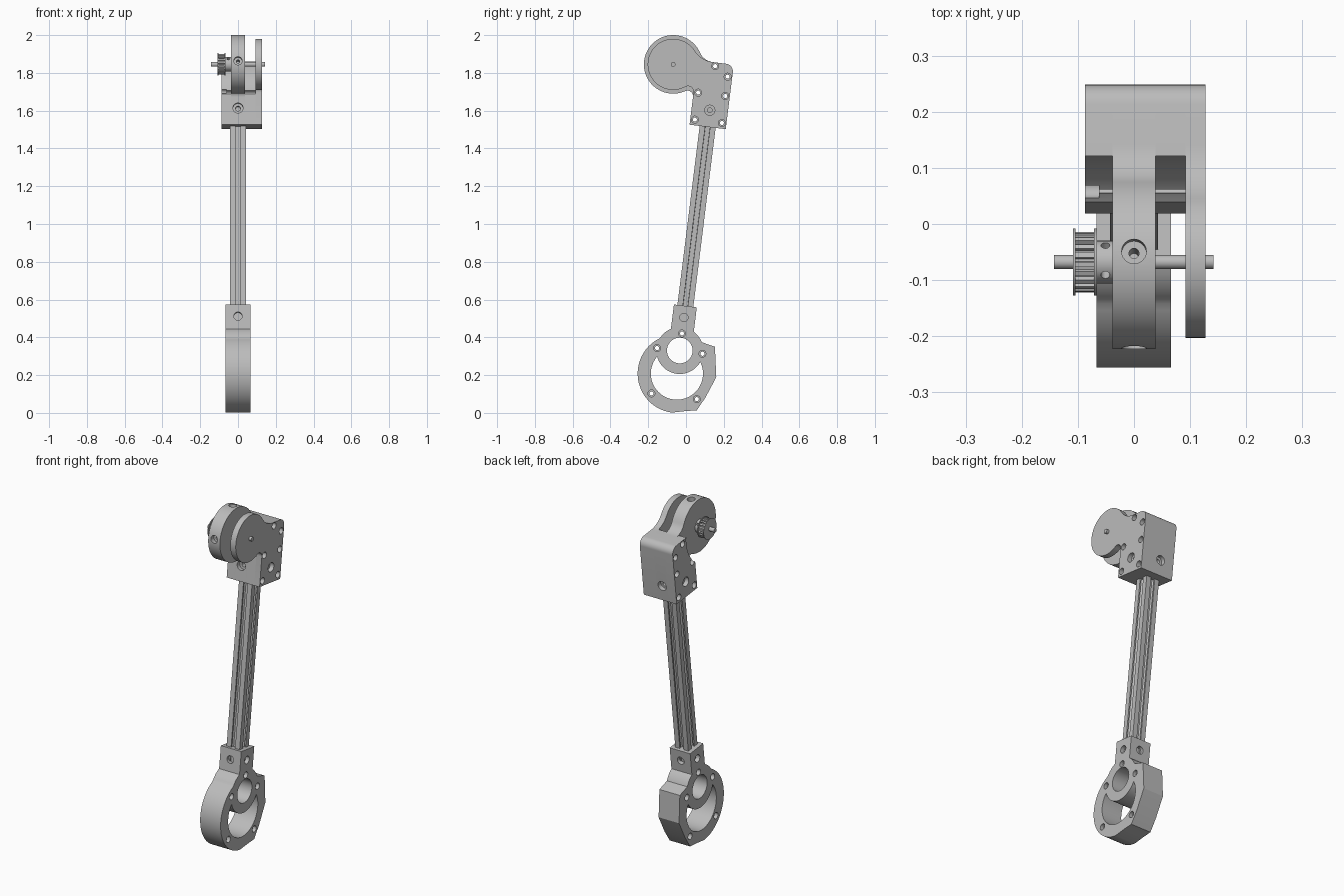
import bpy, bmesh
from math import sin, cos, pi, radians, degrees, atan2, sqrt
from mathutils import Matrix, Vector

if "Cube" in bpy.data.objects:
    bpy.data.objects.remove(bpy.data.objects["Cube"], do_unlink=True)

GREY = bpy.data.materials.new("machined_grey")
GREY.use_nodes = True
GREY.diffuse_color = (0.5, 0.5, 0.5, 1)
GREY.node_tree.nodes["Principled BSDF"].inputs["Base Color"].default_value = GREY.diffuse_color

# The whole arm leans back; parts are made upright around the big ring's centre
LEAN = Matrix.Translation((0, -0.048, 0.208)) @ Matrix.Rotation(radians(-7.1), 4, 'X')


def finish(name, bm):
    bmesh.ops.recalc_face_normals(bm, faces=bm.faces)
    bm.transform(LEAN)
    mesh = bpy.data.meshes.new(name)
    bm.to_mesh(mesh)
    bm.free()
    mesh.materials.append(GREY)
    ob = bpy.data.objects.new(name, mesh)
    bpy.context.collection.objects.link(ob)
    return ob


def prism(name, pts, lo, hi, axis='X'):
    """Extrude an outline along x (outline in y, z) or along z (outline in x, y)."""
    bm = bmesh.new()
    place = (lambda p, h: (h, *p)) if axis == 'X' else (lambda p, h: (*p, h))
    a = [bm.verts.new(place(p, lo)) for p in pts]
    b = [bm.verts.new(place(p, hi)) for p in pts]
    bm.faces.new(a)
    bm.faces.new(b[::-1])
    for i in range(len(pts)):
        j = (i + 1) % len(pts)
        bm.faces.new((a[i], a[j], b[j], b[i]))
    return finish(name, bm)


def tube(name, start, direction, r, length, seg=24):
    """Cylinder that starts at a point and runs along a direction."""
    bm = bmesh.new()
    d = Vector(direction).normalized()
    m = Matrix.Translation(Vector(start) + d * length / 2) @ d.to_track_quat('Z', 'Y').to_matrix().to_4x4()
    bmesh.ops.create_cone(bm, cap_ends=True, segments=seg, radius1=r, radius2=r, depth=length, matrix=m)
    return finish(name, bm)


def arc(c, r, a0, a1, n=24):
    return [(c[0] + r * cos(radians(a0 + (a1 - a0) * i / n)),
             c[1] + r * sin(radians(a0 + (a1 - a0) * i / n))) for i in range(n + 1)]


def angle(p, q):
    return degrees(atan2(q[1] - p[1], q[0] - p[0]))


def cut(ob, cutters):
    for c in cutters:
        c.hide_render = True
        mod = ob.modifiers.new("cut", 'BOOLEAN')
        mod.operation, mod.solver, mod.object = 'DIFFERENCE', 'EXACT', c
    bpy.context.view_layer.update()
    mesh = bpy.data.meshes.new_from_object(ob.evaluated_get(bpy.context.evaluated_depsgraph_get()))
    ob.modifiers.clear()
    ob.data = mesh


def stepped_hole(face, direction, wide, narrow, deep):
    """Counterbore at a face followed by a narrower hole."""
    d = Vector(direction)
    start = Vector(face) - d * 0.01
    return [tube("cutter", start, d, wide, 0.035), tube("cutter", start, d, narrow, deep + 0.01)]


# ---- upper bracket: square block whose layers carry a hub and a round side plate
W, BOT, TOP = 0.0965, 1.316, 1.66
HUB = (-0.222, 1.622)
block_base = [(-W, BOT), (W, BOT)] + arc((W - 0.04, TOP - 0.04), 0.04, 0, 90, 10)


def lug(R):
    """Block outline blended by fillets into a disc of radius R."""
    r = 0.03
    low = (-W - r, HUB[1] - sqrt((R + r) ** 2 - (-W - r - HUB[0]) ** 2))
    tv, h = -0.016, TOP - HUB[1]
    k = ((tv - HUB[0]) ** 2 + h * h - R * R) / (2 * (R - h))
    high = (tv, TOP + k)
    return (block_base + arc(high, k, -90, angle(high, HUB), 12)
            + arc(HUB, R, angle(HUB, high), angle(HUB, low) + 360, 64)
            + arc(low, r, angle(low, HUB), 0, 10))


CLEAR = 0.19
notch = block_base + arc(
    HUB, CLEAR,
    angle(HUB, (HUB[0] + sqrt(CLEAR ** 2 - (TOP - HUB[1]) ** 2), TOP)),
    angle(HUB, (-W, HUB[1] - sqrt(CLEAR ** 2 - (W + HUB[0]) ** 2))))

X0, X1, X2, X3 = -0.087, 0.038, 0.092, 0.127
layers = [prism("bracket_outer_block", notch, X0, -X1),
          prism("bracket_hub_arm", lug(0.155), -X1, X1),
          prism("bracket_spacer_block", notch, X1, X2),
          prism("bracket_side_plate", lug(0.135), X2, X3)]

bolts = [(0, 1.64), (0.072, 1.593), (-0.072, 1.49), (0.072, 1.49), (-0.072, 1.346), (0.072, 1.346)]
through, left_cuts, right_cuts = [], [], []
for v, u in bolts:
    through.append(tube("cutter", (-0.2, v, u), (1, 0, 0), 0.011, 0.4, 16))
    left_cuts.append(tube("cutter", (X3 - 0.025, v, u), (1, 0, 0), 0.0185, 0.1, 20))
    right_cuts.append(tube("cutter", (X0 + 0.025, v, u), (-1, 0, 0), 0.0185, 0.1, 20))
CLAMP = 1.405
side_l = stepped_hole((X3, 0, CLAMP), (-1, 0, 0), 0.027, 0.013, 0.088)
side_r = stepped_hole((X0, 0, CLAMP), (1, 0, 0), 0.027, 0.013, 0.048)
front = stepped_hole((0, -W, CLAMP), (0, 1, 0), 0.027, 0.013, 0.053)
back = stepped_hole((0, W, CLAMP), (0, -1, 0), 0.027, 0.013, 0.053)
hub_top = stepped_hole((0, HUB[0], HUB[1] + 0.15), (0, 0, -1), 0.022, 0.009, 0.1)
hub_front = stepped_hole((0, HUB[0] - 0.15, HUB[1]), (0, 1, 0), 0.022, 0.009, 0.1)

cut(layers[0], through + right_cuts + side_r)
cut(layers[1], through + front + back + hub_top + hub_front)
cut(layers[2], through + side_l[1:])
cut(layers[3], through + left_cuts + side_l)
trash = through + left_cuts + right_cuts + side_l + side_r + front + back + hub_top + hub_front

# ---- shaft and toothed pulley
shaft = tube("shaft", (-0.143, *HUB), (1, 0, 0), 0.0125, 0.285, 24)
hub = tube("pulley_hub", (-0.067, *HUB), (1, 0, 0), 0.038, 0.029, 40)
screws = [tube("cutter", (-0.051, *HUB), (0, s, 1), 0.008, 0.08, 16) for s in (-1, 1)]
cut(hub, screws)
trash += screws
for side, x in (("outer", -0.109), ("inner", -0.071)):
    tube("pulley_flange_" + side, (x, *HUB), (1, 0, 0), 0.06, 0.005, 48)
TEETH = 20
teeth = []
for i in range(TEETH):
    for f, r in ((0, 0.046), (0.3, 0.046), (0.4, 0.054), (0.9, 0.054)):
        a = 2 * pi * (i + f) / TEETH
        teeth.append((HUB[0] + r * cos(a), HUB[1] + r * sin(a)))
prism("pulley_teeth", teeth, -0.105, -0.07)

# ---- slotted rod, one side of the section turned four times
H = 0.0425
side = [(H, H), (0.013, H), (0.013, 0.034), (0.025, 0.034), (0.012, 0.02)]
side += [(-x, y) for x, y in reversed(side[1:])]
section = [(x * cos(a) - y * sin(a), x * sin(a) + y * cos(a))
           for a in (0, pi / 2, pi, 3 * pi / 2) for x, y in side]
prism("slotted_rod", section, 0.26, 1.44, 'Z')

# ---- lower clamp: neck, small bearing boss and large ring
R, BOSS, BR, HOLE = 0.208, (0, 0.123), 0.124, 0.138
N, NT = 0.061, 0.361
neck_a = degrees(atan2(sqrt(BR ** 2 - N ** 2), N))
outline = ([(0.128, -0.18), (0.166, -0.106), (0.209, 0.007), (0.182, 0.166)]
           + arc(BOSS, BR, 28, neck_a, 8) + [(N, NT), (-N, NT)]
           + arc(BOSS, BR, 180 - neck_a, 152, 8)
           + arc((0, 0), R, 124, 270, 40) + [(0.066, -0.192)])
clamp = prism("ring_clamp", outline, -0.067, 0.066)
meet_u = (HOLE ** 2 - BR ** 2 + BOSS[1] ** 2) / (2 * BOSS[1])
meet = (sqrt(HOLE ** 2 - meet_u ** 2), meet_u)
a, b = angle((0, 0), meet), angle(BOSS, meet)
crescent = arc((0, 0), HOLE, a, -180 - a, 64) + arc(BOSS, BR, -180 - b, b, 40)[1:-1]
cuts = [prism("cutter", crescent, -0.2, 0.2),
        tube("cutter", (-0.2, *BOSS), (1, 0, 0), 0.068, 0.4, 48)]
for v, u in [(0, 0.214)] + [(x, y) for x in (-0.121, 0.121) for y in (-0.121, 0.121)]:
    cuts.append(tube("cutter", (-0.2, v, u), (1, 0, 0), 0.011, 0.4, 16))
    for s in (-1, 1):
        cuts.append(tube("cutter", (s * 0.045, v, u), (s, 0, 0), 0.0185, 0.1, 20))
for s in (-1, 1):
    cuts += stepped_hole((s * 0.067, 0, 0.299), (-s, 0, 0), 0.022, 0.012, 0.024)
    cuts += stepped_hole((0, s * N, 0.299), (0, -s, 0), 0.022, 0.012, 0.018)
cut(clamp, cuts)

for c in trash + cuts:
    bpy.data.objects.remove(c, do_unlink=True)

# ---- smooth round walls, crisp edges
bpy.ops.object.select_all(action='DESELECT')
for ob in bpy.context.collection.objects:
    if ob.type == 'MESH':
        ob.select_set(True)
        bpy.context.view_layer.objects.active = ob
bpy.ops.object.shade_smooth_by_angle(angle=radians(25))
